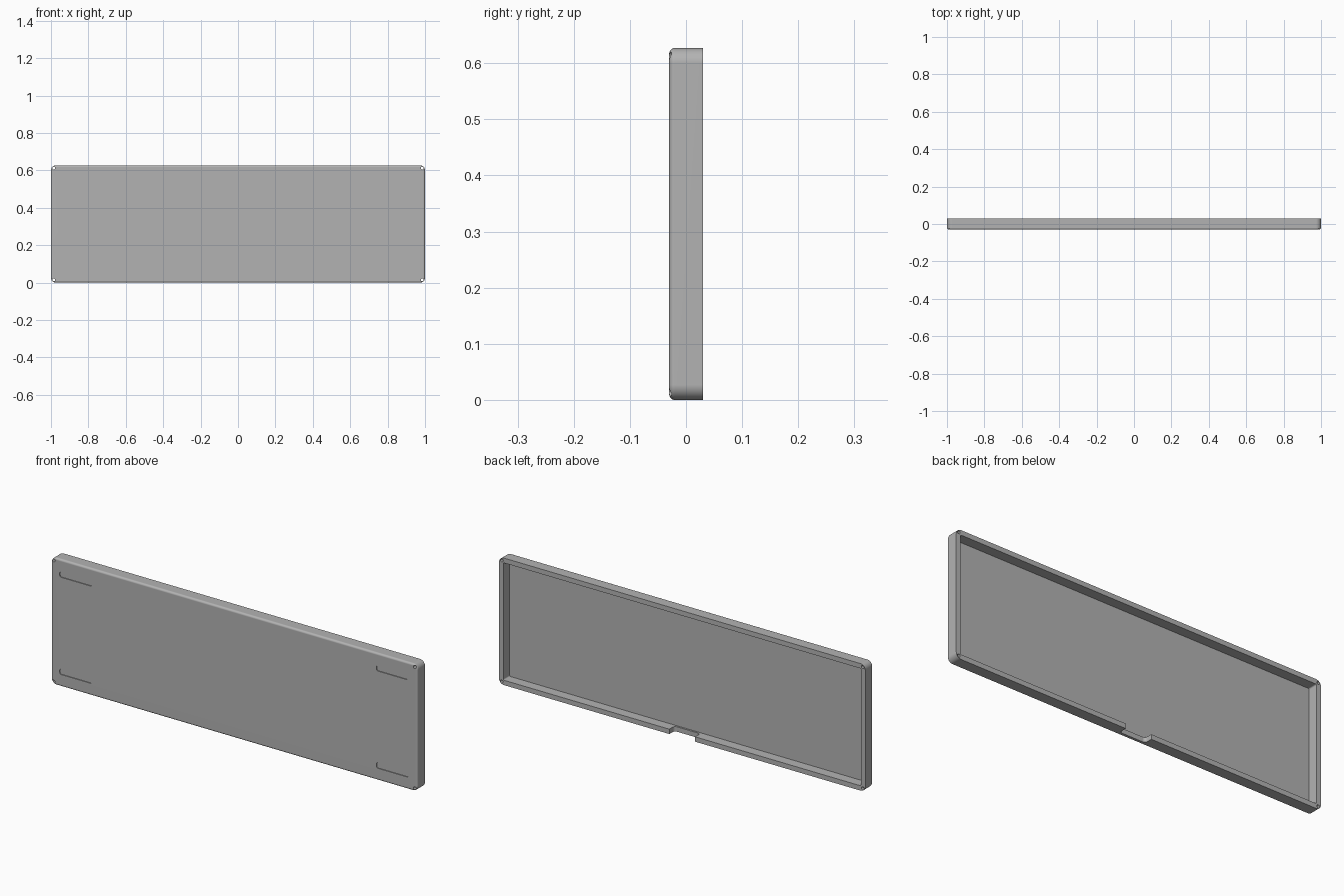
import bpy, bmesh
from math import sin, cos, pi, radians

if "Cube" in bpy.data.objects:
    bpy.data.objects.remove(bpy.data.objects["Cube"])

W, D, H = 2.0, 0.06, 0.627      # overall size
MID = H / 2
WALL, FLOOR = 0.024, 0.011      # rim width and panel thickness
CORNER, FILLET = 0.027, 0.01


def outline(w, h, r, steps=8):
    """Rounded rectangle, counter-clockwise."""
    pts = []
    for k, (sx, sz) in enumerate([(1, 1), (-1, 1), (-1, -1), (1, -1)]):
        for i in range(steps + 1):
            a = (k + i / steps) * pi / 2
            pts.append((sx * (w / 2 - r) + r * cos(a),
                        sz * (h / 2 - r) + r * sin(a)))
    return pts


def prism(name, w, h, r, layers, loc, steps=8):
    """Stack rounded rectangles along y; layers are (y, inset) pairs."""
    bm = bmesh.new()
    rings = [[bm.verts.new((x, y, z)) for x, z in
              outline(w - 2 * s, h - 2 * s, r - s, steps)] for y, s in layers]
    n = len(rings[0])
    bm.faces.new(rings[0])
    bm.faces.new(rings[-1][::-1])
    for a, b in zip(rings, rings[1:]):
        for i in range(n):
            j = (i + 1) % n
            bm.faces.new((a[i], a[j], b[j], b[i]))
    bmesh.ops.recalc_face_normals(bm, faces=bm.faces)
    mesh = bpy.data.meshes.new(name)
    bm.to_mesh(mesh)
    bm.free()
    ob = bpy.data.objects.new(name, mesh)
    ob.location = loc
    bpy.context.collection.objects.link(ob)
    return ob


def cut(target, cutter):
    """Subtract the cutter and discard it."""
    cutter.hide_render = True
    mod = target.modifiers.new("cut", 'BOOLEAN')
    mod.operation, mod.solver, mod.object = 'DIFFERENCE', 'EXACT', cutter
    bpy.context.view_layer.objects.active = target
    bpy.ops.object.modifier_apply(modifier=mod.name)
    bpy.data.objects.remove(cutter)


# Case shell with rounded corners and a filleted front edge
front = -D / 2
layers = [(front + FILLET * (1 - sin(a)), FILLET * (1 - cos(a)))
          for a in [pi / 2 * (1 - i / 6) for i in range(7)]]
case = prism("case_tray", W, H, CORNER, layers + [(D / 2, 0)], (0, 0, MID))

# Cavity open to the back
cut(case, prism("cavity_cutter", W - 2 * WALL, H - 2 * WALL, 0.006,
                [(front + FLOOR, 0), (D, 0)], (0, 0, MID), 4))

# Cable notch in the bottom wall
notch = prism("notch_cutter", 0.14, 0.1, 0.014, [(-0.03, 0), (0.03, 0)],
              (0, 0.04, 0))
notch.rotation_euler.x = radians(90)
cut(case, notch)

# Corner screw holes and shallow foot recesses in the front panel
for sx in (-1, 1):
    for sz in (-1, 1):
        cut(case, prism("screw_hole_cutter", 0.015, 0.015, 0.00749,
                        [(-0.1, 0), (0.1, 0)],
                        (sx * (W / 2 - 0.0145), 0, MID + sz * (MID - 0.0145)), 4))
        cut(case, prism("foot_recess_cutter", 0.175, 0.028, 0.008,
                        [(-0.1, 0), (front + 0.004, 0)],
                        (sx * 0.865, 0, MID + sz * 0.24), 4))

# Single grey plastic
grey = bpy.data.materials.new("grey_plastic")
grey.use_nodes = True
colour = (0.45, 0.45, 0.45, 1)
grey.diffuse_color = colour
grey.node_tree.nodes["Principled BSDF"].inputs["Base Color"].default_value = colour
case.data.materials.clear()
case.data.materials.append(grey)

bpy.ops.object.select_all(action='DESELECT')
case.select_set(True)
bpy.context.view_layer.objects.active = case
bpy.ops.object.shade_smooth_by_angle(angle=radians(30))
weighted = case.modifiers.new("weighted_normals", 'WEIGHTED_NORMAL')
weighted.keep_sharp = True
